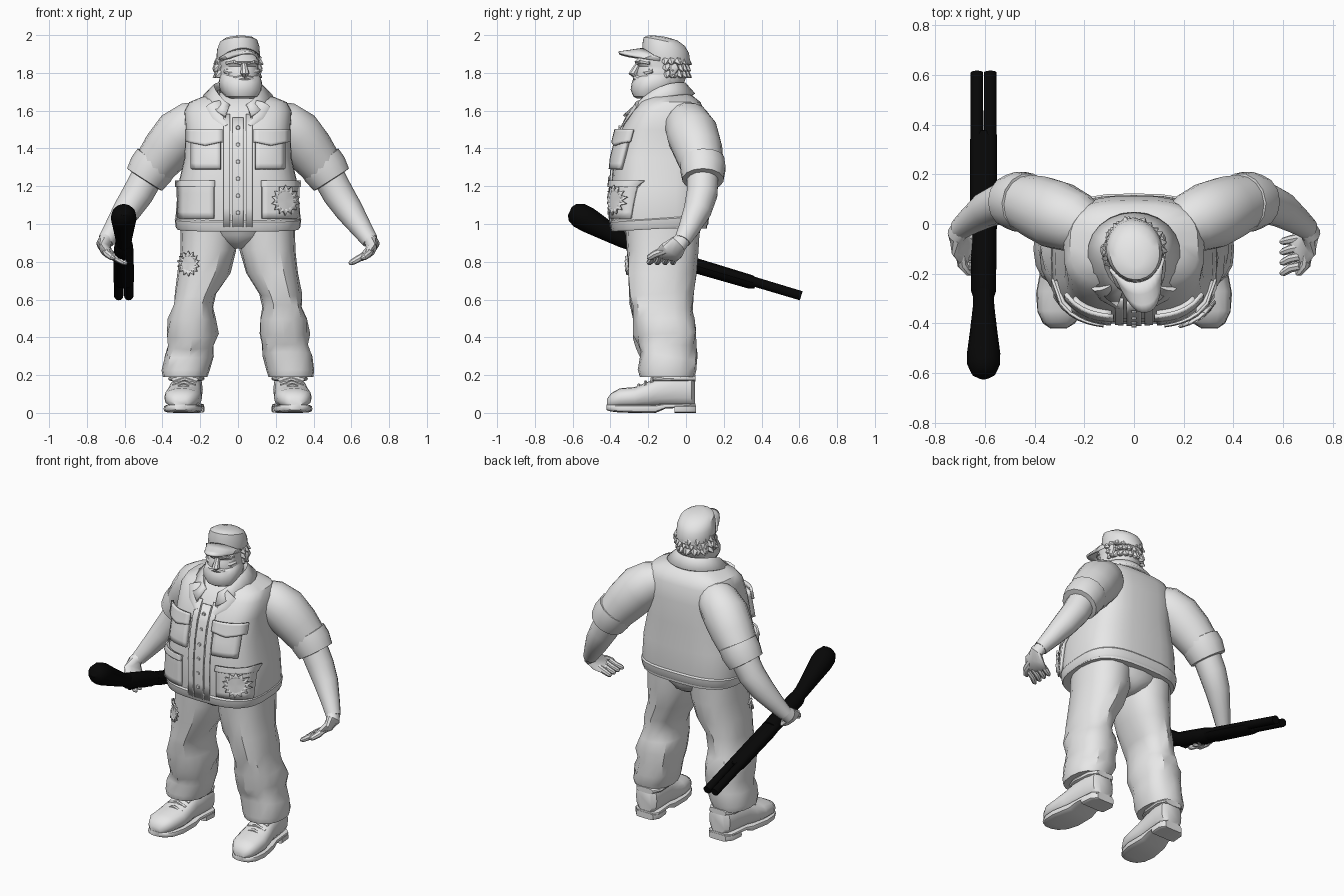
import bpy, bmesh, math, random
from mathutils import Vector, Matrix

random.seed(4)
cube = bpy.data.objects.get("Cube")
if cube:
    bpy.data.objects.remove(cube, do_unlink=True)


def material(name, value):
    m = bpy.data.materials.new(name)
    m.use_nodes = True
    colour = (value, value, value, 1)
    m.diffuse_color = colour
    m.node_tree.nodes["Principled BSDF"].inputs["Base Color"].default_value = colour
    return m


GREY = material("pale grey", 0.8)
BLACK = material("gun black", 0.002)
HEAD_TURN = Matrix.Translation((0, -0.1, 0)) @ Matrix.Rotation(0.2, 4, 'Z') @ Matrix.Translation((0, 0.1, 0))


def build(name, verts, faces, mat=GREY, angle=35, thick=0, turn=False):
    me = bpy.data.meshes.new(name)
    me.from_pydata([tuple(v) for v in verts], [], faces)
    bm = bmesh.new()
    bm.from_mesh(me)
    bmesh.ops.recalc_face_normals(bm, faces=bm.faces)
    bm.to_mesh(me)
    bm.free()
    if turn:
        me.transform(HEAD_TURN)
    me.materials.append(mat)
    me.shade_smooth()
    me.set_sharp_from_angle(angle=math.radians(angle))
    ob = bpy.data.objects.new(name, me)
    bpy.context.collection.objects.link(ob)
    if thick:
        mod = ob.modifiers.new("thickness", 'SOLIDIFY')
        mod.thickness, mod.offset = thick, 0
    return ob


def loft(name, loops, **kw):
    n = len(loops[0])
    faces = [tuple(range(n)), tuple(range((len(loops) - 1) * n, len(loops) * n))]
    for i in range(len(loops) - 1):
        for j in range(n):
            k = (j + 1) % n
            faces.append((i * n + j, i * n + k, i * n + n + k, i * n + n + j))
    return build(name, [v for lp in loops for v in lp], faces, **kw)


def power(v, p):
    return math.copysign(abs(v) ** (2 / p), v)


def oval(cx, z, rx, cy, ry, p=2, n=20, tilt=0, rough=0):
    loop = []
    for i in range(n):
        t = math.tau * i / n
        s = 1 + random.uniform(-rough, rough)
        dy = -s * ry * power(math.cos(t), p)
        loop.append((cx + s * rx * power(math.sin(t), p), cy + dy, z - tilt * dy))
    return loop


def tube(name, pts, ref=(0, 1, 0), n=12, **kw):
    # each point is x, y, z, radius and optionally a second radius along ref
    loops, c = [], [Vector(p[:3]) for p in pts]
    for i, p in enumerate(pts):
        tan = (c[min(i + 1, len(c) - 1)] - c[max(i - 1, 0)]).normalized()
        u = tan.cross(Vector(ref)).normalized()
        v = u.cross(tan)
        loops.append([c[i] + u * p[3] * math.cos(math.tau * k / n) + v * p[-1] * math.sin(math.tau * k / n)
                      for k in range(n)])
    return loft(name, loops, **kw)


def on(prof, x, z, off, p):
    # point on the front of a lofted profile, pushed out along its normal
    a, b = prof[0], prof[-1]
    for q, r in zip(prof, prof[1:]):
        if q[1] <= z <= r[1]:
            a, b = q, r
    f = (z - a[1]) / (b[1] - a[1])
    cx, _, rx, cy, ry = [m + (k - m) * f for m, k in zip(a, b)]
    u = max(-0.99, min(0.99, (x - cx) / rx))
    v = (1 - abs(u) ** p) ** (1 / p)
    nrm = Vector((math.copysign(abs(u) ** (p - 1), u) / rx, -v ** (p - 1) / ry, 0)).normalized()
    return Vector((cx + rx * u, cy - ry * v, z)) + nrm * off


def panel(name, x0, x1, z0, z1, thick, lift=0.0, point=0.0, n=6):
    verts, faces = [], []
    for j in range(n + 1):
        for i in range(n + 1):
            drop = point * (1 - abs(2 * i / n - 1)) * (1 - j / n)
            verts.append(on(TORSO, x0 + (x1 - x0) * i / n, z0 + (z1 - z0) * j / n - drop, lift + thick / 2, BOXY))
    for j in range(n):
        for i in range(n):
            a = j * (n + 1) + i
            faces.append((a, a + 1, a + n + 2, a + n + 1))
    build(name, verts, faces, thick=thick)


def frayed_patch(name, prof, x, z, r, off, p, points=14):
    verts = [on(prof, x, z, off, p)]
    for ring in (0.6, 1):
        for i in range(points * 2):
            s = r * ring * ((1 if i % 2 else 0.72) if ring == 1 else 1)
            t = math.pi * i / points
            verts.append(on(prof, x + s * .8 * math.cos(t), z + s * math.sin(t), off + 0.008 * (ring == 1), p))
    m, faces = points * 2, []
    for i in range(m):
        k = (i + 1) % m
        faces += [(0, 1 + i, 1 + k), (1 + i, 1 + m + i, 1 + m + k, 1 + k)]
    build(name, verts, faces, angle=15, thick=0.01)


# Vest body: centre x, height, half width, centre y, half depth
BOXY = 3
TORSO = [(0, .975, .322, -.14, .25), (0, 1.02, .332, -.14, .256), (0, 1.2, .318, -.14, .256),
         (0, 1.35, .284, -.135, .246), (0, 1.5, .278, -.115, .228), (0, 1.6, .283, -.095, .192),
         (0, 1.645, .258, -.085, .162), (0, 1.675, .185, -.08, .12), (0, 1.695, .11, -.08, .085)]
loft("vest", [oval(*r, p=BOXY, n=32) for r in TORSO])
loft("vest_hem", [oval(0, z, .322 + g, -.14, .25 + g, p=BOXY, n=32, tilt=-.06)
                  for z, g in ((.975, .002), (.985, .008), (1.025, .013), (1.035, .006))])
panel("button_placket", -.03, .03, .985, 1.56, .014)
for i in range(6):
    b = on(TORSO, 0, 1.06 + i * .09, .01, BOXY)
    tube("button", [(*b, .012), (b.x, b.y - .01, b.z, .01)], ref=(1, 0, 0), n=8)
for s, side in ((1, "left"), (-1, "right")):
    panel(side + "_vest_edge", s * .042, s * .075, .985, 1.58, .012)
    panel(side + "_chest_pocket", s * .09, s * .235, 1.29, 1.47, .025)
    panel(side + "_chest_flap", s * .08, s * .25, 1.435, 1.5, .016, .022, .02)
    panel(side + "_hip_pocket", s * .125, s * .308, 1.03, 1.225, .018)
    panel(side + "_pocket_band", s * .12, s * .309, 1.195, 1.23, .01, .015)
frayed_patch("pocket_patch", TORSO, .235, 1.125, .08, .026, BOXY)

# Folded collar, open at the front
verts, faces, N = [], [], 20
for i in range(N + 1):
    t = math.radians(-158 + 316 * i / N)
    f = (1 - math.cos(t)) / 2
    depth = .8 if math.cos(t) > 0 else 1.17
    for r, z in ((.115, 1.715), (.138, 1.74), (.195, 1.685)):
        verts.append((r * math.sin(t) * .92, -.115 + r * math.cos(t) * depth, z - .13 * f ** 3))
for i in range(N):
    for j in range(2):
        a = i * 3 + j
        faces.append((a, a + 1, a + 4, a + 3))
build("collar", verts, faces, thick=.02)
for s in (1, -1):
    tube("collar_point", [(s * .13, -.25, 1.635, .02, .045), (s * .095, -.295, 1.575, .014, .045),
                          (s * .06, -.335, 1.52, .008, .014)], ref=(1, 0, 0), n=8)
tube("neck", [(0, -.09, 1.6, .1), (0, -.1, 1.72, .09), (0, -.1, 1.8, .085)])

# Trousers: pelvis and creased legs
loft("trouser_seat", [oval(0, .87, .03, -.12, .12), oval(0, .9, .12, -.12, .17), oval(0, .94, .22, -.125, .195),
                      oval(0, 1.02, .295, -.13, .22)])
LEG = [(.28, .19, .118, -.1, .145), (.277, .225, .127, -.1, .155), (.258, .3, .133, -.095, .15),
       (.25, .36, .125, -.1, .155), (.243, .42, .134, -.105, .166), (.24, .5, .126, -.125, .163),
       (.237, .56, .106, -.13, .163), (.225, .63, .11, -.135, .17), (.182, .74, .135, -.13, .178),
       (.157, .86, .148, -.125, .19), (.15, .99, .152, -.125, .198)]
for s, side in ((1, "left"), (-1, "right")):
    loft(side + "_trouser_leg", [oval(s * r[0], *r[1:], p=2.3, n=16, tilt=random.uniform(-.16, .16) * (0 < i < 8),
                                      rough=.06 if 1 < i < 9 else .01) for i, r in enumerate(LEG)], angle=32)
frayed_patch("leg_patch", [(-r[0], *r[1:]) for r in LEG], -.255, .79, .066, .006, 2.3)


# Boots, lofted from toe to heel
def boot(name, slices, s, p):
    loops = []
    for y, w, z0, z1 in slices:
        cx, zc, h = .266 - y * .09, (z0 + z1) / 2, (z1 - z0) / 2
        loops.append([(s * (cx + w * power(math.cos(math.tau * k / 16), p)), y,
                       zc + h * power(math.sin(math.tau * k / 16), p)) for k in range(16)])
    loft(name, loops, angle=40)


for s, side in ((1, "left"), (-1, "right")):
    boot(side + "_boot", [(-.418, .035, .03, .075), (-.395, .065, .025, .105), (-.35, .09, .025, .13),
                          (-.27, .1, .025, .137), (-.2, .092, .025, .165), (-.14, .085, .03, .195), (-.04, .083, .03, .215),
                          (.03, .075, .03, .21), (.047, .05, .035, .19)], s, 2.5)
    boot(side + "_boot_sole", [(-.42, .033, .015, .045), (-.4, .064, .008, .045), (-.355, .09, .002, .045),
                               (-.28, .103, 0, .045), (-.16, .092, 0, .045), (-.11, .085, .022, .05),
                               (.02, .085, .03, .05), (.05, .055, .03, .05)], s, 4)
    boot(side + "_boot_heel", [(-.06, .088, 0, .04), (.015, .088, 0, .04), (.052, .06, 0, .04)], s, 6)
    boot(side + "_boot_collar", [(-.175, .07, .165, .19), (-.12, .093, .165, .197), (0, .09, .165, .2), (.05, .06, .165, .2)], s, 3)
    for y, z in ((-.25, .143), (-.215, .16), (-.18, .177)):
        x = .266 - y * .09
        tube(side + "_lace", [(s * (x - .06), y, z - .018, .01), (s * x, y, z + .003, .01),
                              (s * (x + .06), y, z - .018, .01)], n=6)

# Arms with rolled sleeves and open hands
for s, side in ((1, "left"), (-1, "right")):
    def limb(part, pts, **kw):
        tube(side + part, [(s * q[0], *q[1:]) for q in pts], **kw)
    limb("_sleeve", [(.17, -.02, 1.565, .09), (.23, .005, 1.535, .123), (.308, .035, 1.475, .138), (.38, .065, 1.388, .13),
                     (.44, .085, 1.31, .115)], n=16)
    limb("_rolled_cuff", [(.425, .085, 1.345, .105), (.43, .085, 1.335, .12), (.46, .09, 1.29, .122),
                          (.495, .09, 1.235, .11), (.497, .09, 1.232, .085)], n=14)
    limb("_forearm", [(.47, .09, 1.27, .085), (.53, .085, 1.16, .083), (.59, .06, 1.07, .074),
                      (.655, .015, .975, .056), (.7, -.02, .91, .044)], n=14)
    limb("_palm", [(.69, -.01, .925, .042), (.712, -.04, .895, .038, .048), (.7, -.075, .86, .028, .068),
                   (.665, -.105, .83, .02, .072), (.65, -.115, .822, .012, .06)])
    for i in range(4):
        y = -.055 - i * .038
        limb("_finger", [(.67, y, .835, .018), (.63, y - .008, .812, .018), (.6, y - .015 - i * .004, .795, .015),
                         (.588, y - .018 - i * .004, .79, .007)], n=8)
    limb("_thumb", [(.7, -.1, .865, .022), (.69, -.165, .84, .02), (.665, -.195, .822, .016), (.652, -.2, .817, .007)], n=8, ref=(1, 0, 0))

# Head, beard and face
loft("head", [oval(0, *r, p=2.2, n=24) for r in
              ((1.69, .085, -.15, .09), (1.74, .1, -.14, .125), (1.79, .104, -.13, .138), (1.815, .103, -.125, .138),
               (1.835, .1, -.12, .136), (1.86, .105, -.125, .15), (1.9, .105, -.11, .12))], turn=True)
loft("beard", [oval(0, *r, p=2.3, n=24, rough=.025) for r in
               ((1.665, .06, -.2, .062), (1.676, .085, -.195, .085), (1.71, .107, -.18, .113), (1.75, .112, -.165, .122),
                (1.775, .107, -.155, .12), (1.8, .1, -.13, .1))], turn=True, angle=30)
tube("nose", [(0, -.25, 1.855, .014), (0, -.268, 1.825, .018), (0, -.285, 1.797, .024), (0, -.265, 1.78, .014)],
     ref=(1, 0, 0), n=8, turn=True)
for s in (1, -1):
    tube("moustache", [(0, -.27, 1.775, .016), (s * .04, -.258, 1.766, .016), (s * .075, -.226, 1.735, .01)], n=8, turn=True)
    tube("eyebrow", [(s * .014, -.26, 1.85, .011), (s * .05, -.25, 1.86, .012), (s * .085, -.21, 1.852, .009)], n=6, turn=True)
    tube("cheek", [(s * .03, -.24, 1.8, .015), (s * .065, -.223, 1.803, .019), (s * .09, -.195, 1.81, .012)], n=8, turn=True)
    tube("ear", [(s * .115, -.09, 1.845, .012, .02), (s * .12, -.085, 1.825, .015, .028), (s * .112, -.1, 1.785, .01, .012)],
         n=8, turn=True)

# Shaggy hair tufts around the back
for row in range(3):
    for i in range(15):
        t = math.radians(-105 + 15 * i + random.uniform(-6, 6))
        d = Vector((math.sin(t), math.cos(t), 0))
        z = 1.875 - row * .035
        a = Vector((0, -.1, z)) + d * .085
        b = a + d * random.uniform(.03, .05) + Vector((0, 0, -.03))
        tube("hair_tuft", [(*a, .028), (*a.lerp(b, .5), .021), (*b, .003)], ref=(0, 0, 1), n=5, turn=True, angle=15)

# Cap, higher at the front
loft("cap_crown", [oval(0, *r, n=24, tilt=t) for r, t in
                   (((1.865, .114, -.105, .128), .18), ((1.885, .115, -.105, .128), .18), ((1.93, .112, -.108, .124), .2),
                    ((1.965, .1, -.115, .11), .22), ((1.984, .074, -.125, .08), .16), ((1.994, .03, -.14, .035), .12))],
     turn=True)
verts, faces, N = [], [], 12
for i in range(N + 1):
    u = 2 * i / N - 1
    for f in (0, .4, .75, 1):
        y0 = -.11 - .125 * math.sqrt(1 - (u * .92) ** 2)
        verts.append((u * (.11 - .015 * f), y0 - .125 * f * (1 - abs(u) ** 3), 1.925 - .018 * f - .045 * u * u))
for i in range(N):
    for j in range(3):
        a = i * 4 + j
        faces.append((a, a + 1, a + 5, a + 4))
build("cap_brim", verts, faces, thick=.014, turn=True)

# Double-barrelled gun
GX, ACROSS = -.605, (1, 0, 0)


def gun(name, pts, dx=0):
    tube(name, [(GX + dx, *q) for q in pts], ref=ACROSS, mat=BLACK)


gun("gun_stock", [(-.615, 1.068, .025), (-.6, 1.061, .05), (-.565, 1.046, .066), (-.52, 1.022, .067), (-.43, .97, .055),
                  (-.33, .915, .043), (-.24, .88, .038, .04)])
gun("gun_receiver", [(-.3, .895, .035, .04), (-.27, .885, .048, .05), (-.05, .815, .048, .052), (0, .8, .04, .05)])
gun("gun_forend", [(-.02, .8, .035, .05), (.04, .783, .04, .054), (.34, .694, .037, .054), (.37, .686, .028, .05)])
gun("trigger_guard", [(-.3, .87, .008), (-.25, .825, .008), (-.18, .81, .008), (-.14, .835, .008)])
for dx in (-.027, .027):
    gun("gun_barrel", [(-.02, .809, .026), (.3, .713, .026), (.61, .62, .025)], dx)
